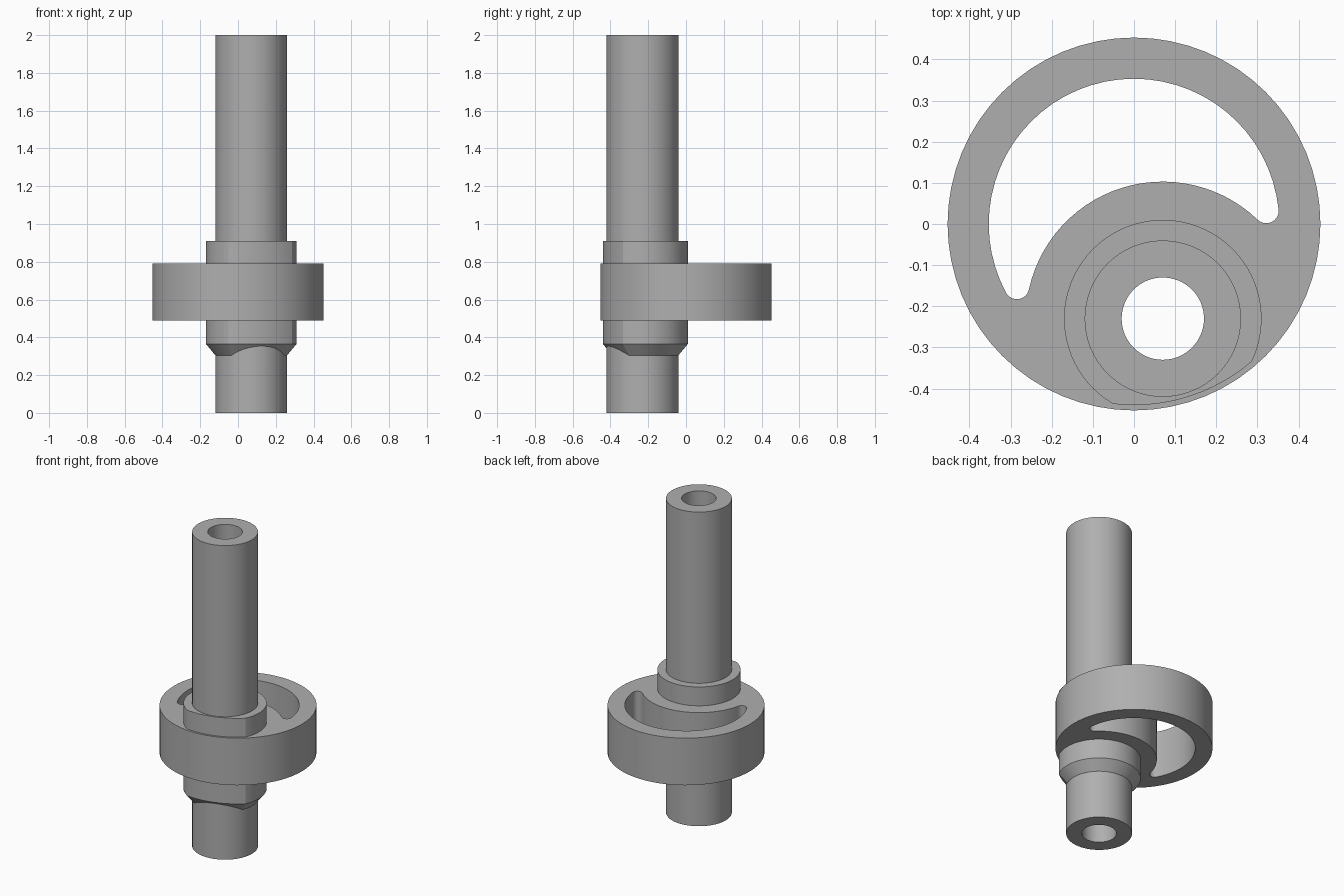
import bpy
import bmesh
import math
from mathutils import Vector

cube = bpy.data.objects.get("Cube")
if cube:
    bpy.data.objects.remove(cube, do_unlink=True)

steel = bpy.data.materials.new("grey_steel")
steel.use_nodes = True
GREY = (0.43, 0.43, 0.43, 1)
steel.diffuse_color = GREY
steel.node_tree.nodes["Principled BSDF"].inputs["Base Color"].default_value = GREY

WHEEL = Vector((0, 0))
SHAFT = Vector((0.07, -0.23))


def circle(centre, radius, n=64):
    return [centre + radius * Vector((math.cos(math.tau * i / n), math.sin(math.tau * i / n)))
            for i in range(n)]


def arc(centre, start, end, n, clockwise=False):
    """Points from start towards end around centre, leaving out the end."""
    a = math.atan2(*(start - centre).yx)
    b = math.atan2(*(end - centre).yx)
    sweep = -((a - b) % math.tau) if clockwise else (b - a) % math.tau
    r = (start - centre).length
    return [centre + r * Vector((math.cos(a + sweep * i / n), math.sin(a + sweep * i / n)))
            for i in range(n)]


def meet(wheel_radius, shaft_radius):
    """Right and left crossing of a wheel circle and a shaft circle."""
    d = SHAFT.length
    u = SHAFT / d
    a = (wheel_radius ** 2 - shaft_radius ** 2 + d * d) / (2 * d)
    side = Vector((-u.y, u.x)) * math.sqrt(wheel_radius ** 2 - a * a)
    return u * a + side, u * a - side


def towards(point, target, distance):
    return point + (target - point).normalized() * distance


def finish(bm, name):
    bmesh.ops.recalc_face_normals(bm, faces=bm.faces[:])
    mesh = bpy.data.meshes.new(name)
    bm.to_mesh(mesh)
    bm.free()
    mesh.materials.append(steel)
    obj = bpy.data.objects.new(name, mesh)
    bpy.context.collection.objects.link(obj)
    bpy.ops.object.select_all(action='DESELECT')
    obj.select_set(True)
    bpy.context.view_layer.objects.active = obj
    bpy.ops.object.shade_smooth_by_angle(angle=math.radians(20))


def closed_loft(name, sections):
    """Skin (outline, height) sections into a closed ring."""
    bm = bmesh.new()
    rings = [[bm.verts.new((p.x, p.y, z)) for p in pts] for pts, z in sections]
    for k, ring in enumerate(rings):
        above = rings[(k + 1) % len(rings)]
        for i in range(len(ring)):
            j = (i + 1) % len(ring)
            bm.faces.new((ring[i], ring[j], above[j], above[i]))
    finish(bm, name)


def plate(name, outlines, bottom, top):
    """Extrude an outline with holes."""
    bm = bmesh.new()
    edges = []
    for pts in outlines:
        vs = [bm.verts.new((p.x, p.y, bottom)) for p in pts]
        edges += [bm.edges.new((vs[i - 1], vs[i])) for i in range(len(vs))]
    bmesh.ops.triangle_fill(bm, use_beauty=True, edges=edges, normal=(0, 0, 1))
    out = bmesh.ops.extrude_face_region(bm, geom=bm.faces[:])
    moved = [g for g in out["geom"] if isinstance(g, bmesh.types.BMVert)]
    bmesh.ops.translate(bm, verts=moved, vec=(0, 0, top - bottom))
    finish(bm, name)


# Hollow shaft
bore, tube = circle(SHAFT, 0.10), circle(SHAFT, 0.19)
closed_loft("hollow_shaft", [(bore, 0), (tube, 0), (tube, 2), (bore, 2)])


# Collar, trimmed near the wheel rim and bevelled at its lower end
def collar_outline(inset):
    right, left = meet(0.44 - inset, 0.24 - inset)
    return arc(SHAFT, right, left, 56) + arc(WHEEL, left, right, 16)


full, small = collar_outline(0), collar_outline(0.05)
core_low = [towards(SHAFT, p, 0.13) for p in small]
core_top = [towards(SHAFT, p, 0.13) for p in full]
closed_loft("collar", [(core_low, 0.305), (small, 0.305), (full, 0.365),
                       (full, 0.91), (core_top, 0.91)])

# Eccentric wheel with a round-ended crescent slot
TIP, RIM, HUB = 0.03, 0.353, 0.333
tip_r, tip_l = meet(RIM - TIP, HUB + TIP)
rim_r, rim_l = (towards(WHEEL, t, RIM) for t in (tip_r, tip_l))
hub_r, hub_l = (towards(SHAFT, t, HUB) for t in (tip_r, tip_l))
slot = (arc(WHEEL, rim_r, rim_l, 36) + arc(tip_l, rim_l, hub_l, 14)
        + arc(SHAFT, hub_l, hub_r, 28, clockwise=True) + arc(tip_r, hub_r, rim_r, 14))
plate("eccentric_wheel", [circle(WHEEL, 0.453), slot, circle(SHAFT, 0.15)], 0.49, 0.79)
